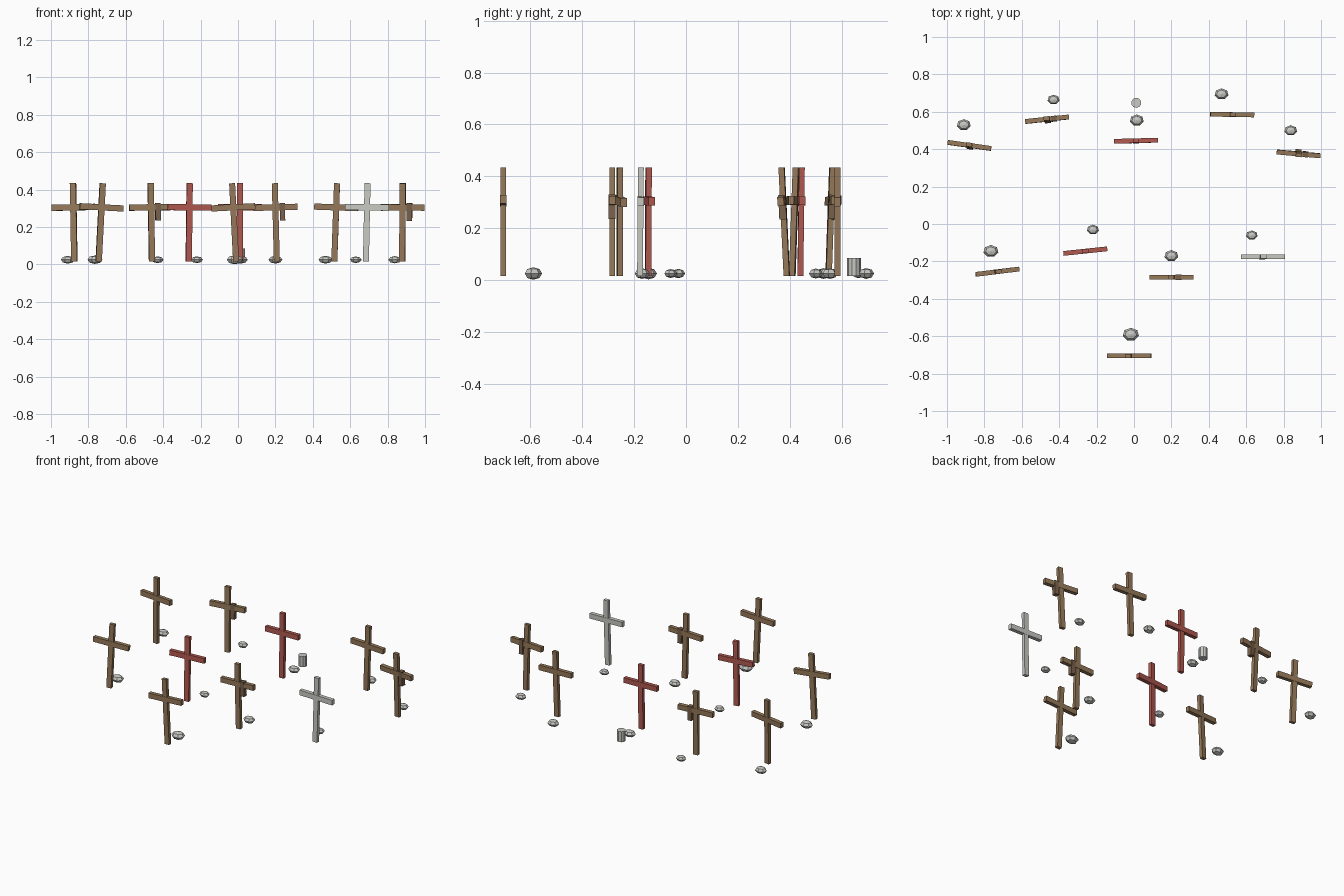
import bpy
from math import radians
from mathutils import Matrix, Vector

cube = bpy.data.objects.get("Cube")
if cube:
    bpy.data.objects.remove(cube, do_unlink=True)


def make_material(name, rgb):
    mat = bpy.data.materials.new(name)
    mat.use_nodes = True
    color = (*rgb, 1)
    mat.diffuse_color = color
    bsdf = next(n for n in mat.node_tree.nodes if n.type == 'BSDF_PRINCIPLED')
    bsdf.inputs["Base Color"].default_value = color
    bsdf.inputs["Roughness"].default_value = 0.9
    return mat


wood = make_material("weathered wood", (0.30, 0.19, 0.10))
dark_wood = make_material("dark wood", (0.19, 0.12, 0.07))
red_paint = make_material("faded red paint", (0.44, 0.10, 0.08))
white_paint = make_material("white paint", (0.58, 0.59, 0.54))
stone = make_material("pale stone", (0.58, 0.58, 0.55))


def finish(name, mat, matrix):
    """Name and colour the new primitive, and bake its placement into the mesh."""
    obj = bpy.context.object
    obj.name = obj.data.name = name
    obj.data.materials.append(mat)
    obj.data.transform(matrix)
    return obj


def box(name, mat, frame, center, size):
    bpy.ops.mesh.primitive_cube_add(size=1)
    scale = Matrix.Diagonal((*size, 1))
    return finish(name, mat, frame @ Matrix.Translation(center) @ scale)


# Heights along each grave marker
ARM_Z = 0.305
POST_BOTTOM = 0.015
POST_TOP = 0.434


def marker(name, paint, x, y, yaw, lean_x, lean_y, plank):
    """A post and crossbar, turned and leaning about the crossing."""
    frame = (Matrix.Translation((x, y, ARM_Z))
             @ Matrix.Rotation(radians(lean_x), 4, 'Y')
             @ Matrix.Rotation(radians(-lean_y), 4, 'X')
             @ Matrix.Rotation(radians(yaw), 4, 'Z'))
    middle = (POST_BOTTOM + POST_TOP) / 2 - ARM_Z
    box(name + "_post", paint, frame, (0, 0, middle),
        (0.032, 0.022, POST_TOP - POST_BOTTOM))
    box(name + "_crossbar", paint, frame, (0, 0, 0), (0.235, 0.025, 0.033))
    if plank:
        box(name + "_hanging_plank", dark_wood, frame,
            (0.037, 0, -0.024), (0.028, 0.028, 0.094))


def rock(name, x, y, radius):
    """A flattened, faceted pebble."""
    bpy.ops.mesh.primitive_uv_sphere_add(segments=7, ring_count=4, radius=radius)
    squash = Matrix.Diagonal((1, 0.8, 0.55, 1))
    finish(name, stone, Matrix.Translation((x, y, 0.025)) @ squash)


# Paint, x, y, yaw, lean x, lean y, plank, then rock x, y, radius
plots = {
    "back_right": (wood, -.88, .42, -8, -1, 2, False, -.91, .53, .038),
    "back_inner_right": (wood, -.465, .56, 6, -1, 2, True, -.43, .665, .033),
    "back_center": (red_paint, .01, .445, 1.5, 0, .8, False, .015, .555, .038),
    "back_inner_left": (wood, .525, .585, -1, 2, 0, False, .468, .695, .038),
    "back_left": (wood, .88, .375, -5, .4, -2.7, True, .838, .5, .035),
    "middle_right": (wood, -.73, -.255, 7, 3, 0, False, -.765, -.145, .041),
    "middle_inner_right": (red_paint, -.26, -.145, 6, .7, .3, False, -.22, -.03, .033),
    "middle_inner_left": (wood, .2, -.285, 0, -1.5, 0, True, .2, -.17, .038),
    "middle_left": (white_paint, .69, -.175, 0, 1.2, .5, False, .63, -.06, .032),
    "front_center": (wood, -.025, -.705, 0, -2.9, 0, False, -.017, -.59, .044),
}
for place, (paint, *pose) in plots.items():
    marker(place + "_marker", paint, *pose[:6])
    rock(place + "_rock", *pose[6:])

# Small stone cup at the back
bpy.ops.mesh.primitive_cylinder_add(vertices=10, radius=0.027, depth=0.068)
finish("offering_cup", stone, Matrix.Translation((0.012, 0.648, 0.05)))
